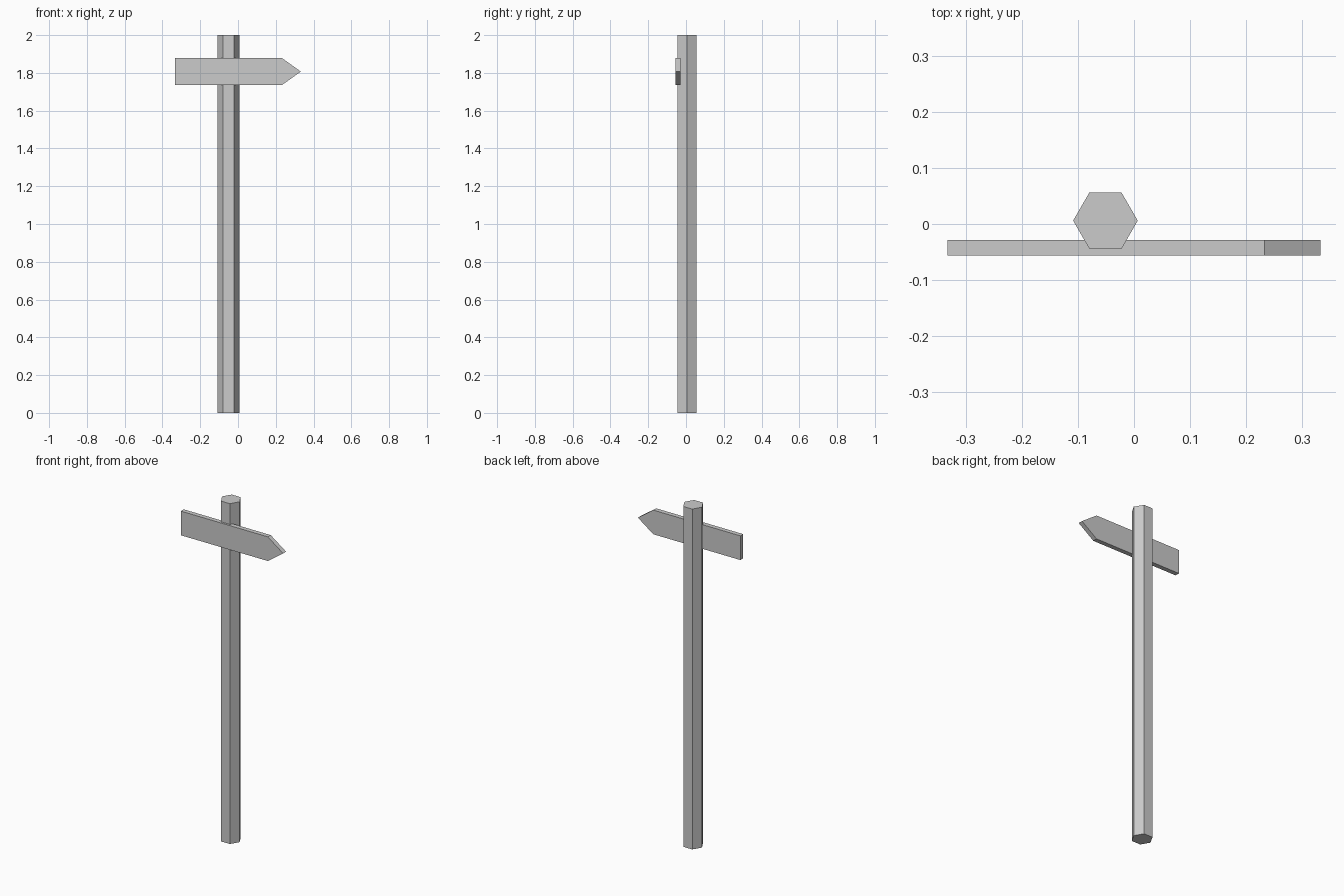
import bpy, bmesh
from mathutils import Vector

if "Cube" in bpy.data.objects:
    bpy.data.objects.remove(bpy.data.objects["Cube"])

# Hexagonal post, corners pointing along x
bpy.ops.mesh.primitive_cylinder_add(vertices=6, radius=0.0577, depth=2,
                                    location=(-0.051, 0.006, 1), rotation=(0, 0, 0))
post = bpy.context.object
post.name = "post"
for i, v in enumerate(post.data.vertices):  # turn so flats face front and back
    v.co.x, v.co.y = v.co.y, -v.co.x

# Arrow-shaped sign board, extruded from its front profile
FRONT, BACK = -0.056, -0.029
profile = [(-0.333, 1.736), (0.233, 1.736), (0.333, 1.807), (0.233, 1.878), (-0.333, 1.878)]
bm = bmesh.new()
face = bm.faces.new([bm.verts.new((x, FRONT, z)) for x, z in profile])
ext = bmesh.ops.extrude_face_region(bm, geom=[face], use_keep_orig=True)
verts = [g for g in ext["geom"] if isinstance(g, bmesh.types.BMVert)]
bmesh.ops.translate(bm, verts=verts, vec=Vector((0, BACK - FRONT, 0)))
bmesh.ops.recalc_face_normals(bm, faces=bm.faces)
mesh = bpy.data.meshes.new("arrow_board")
bm.to_mesh(mesh)
bm.free()
board = bpy.data.objects.new("arrow_board", mesh)
bpy.context.collection.objects.link(board)
